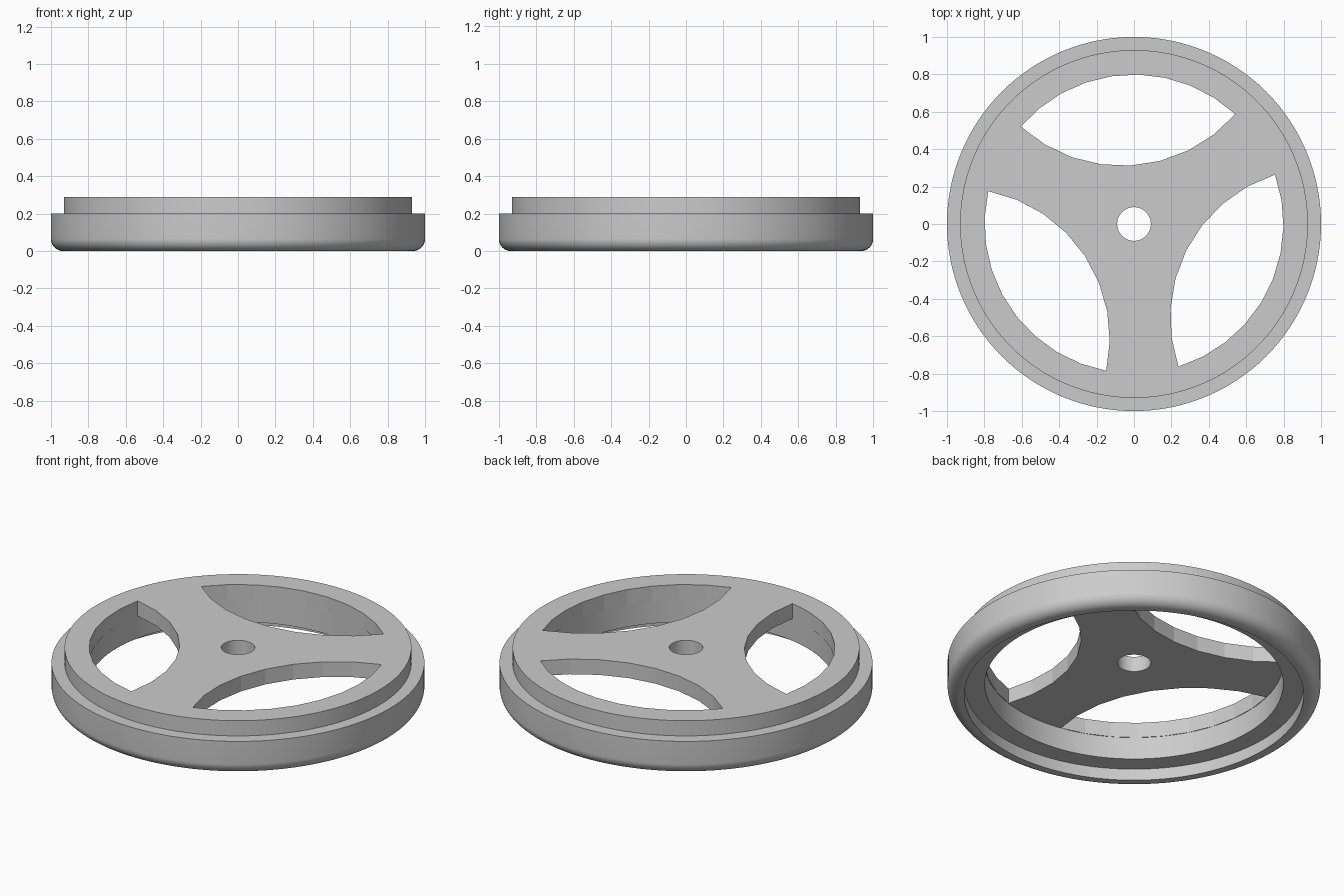
import bpy, bmesh
from math import sin, cos, pi, radians, asin, sqrt
from mathutils import Vector, Matrix

if "Cube" in bpy.data.objects:
    bpy.data.objects.remove(bpy.data.objects["Cube"], do_unlink=True)

# Single plain grey
grey = bpy.data.materials.new("light_grey")
grey.use_nodes = True
grey.diffuse_color = (0.6, 0.6, 0.6, 1)
grey.node_tree.nodes["Principled BSDF"].inputs["Base Color"].default_value = (0.6, 0.6, 0.6, 1)


def make_object(name, bm):
    bmesh.ops.recalc_face_normals(bm, faces=bm.faces)
    mesh = bpy.data.meshes.new(name)
    bm.to_mesh(mesh)
    bm.free()
    mesh.materials.append(grey)
    obj = bpy.data.objects.new(name, mesh)
    bpy.context.collection.objects.link(obj)
    return obj


def lathe(name, profile, steps):
    """Spin a closed (radius, height) loop around the z axis."""
    bm = bmesh.new()
    verts = [bm.verts.new((r, 0, z)) for r, z in profile]
    edges = [bm.edges.new((a, b)) for a, b in zip(verts, verts[1:] + verts[:1])]
    bmesh.ops.spin(bm, geom=verts + edges, cent=(0, 0, 0), axis=(0, 0, 1),
                   angle=2 * pi, steps=steps, use_merge=False)
    bmesh.ops.remove_doubles(bm, verts=bm.verts, dist=0.0005)
    return make_object(name, bm)


# Wheel section: thin web with hub hole, stepped lower rim, rounded outer edge
TOP, SHOULDER, LEDGE, FILLET = 0.29, 0.2, 0.068, 0.065
rounded = [(1 - FILLET + FILLET * sin(t), FILLET - FILLET * cos(t))
           for t in (i * pi / 24 for i in range(13))]
profile = [(0.09, TOP), (0.09, SHOULDER), (0.8, SHOULDER), (0.8, LEDGE),
           (0.91, LEDGE), (0.91, 0)] + rounded + [
           (1, SHOULDER), (0.93, SHOULDER), (0.93, TOP)]
wheel = lathe("spoked_wheel", profile, 128)

# Window outline: outer arc about the hub, inner arc bulging toward the hub
OUTER, HALF, NEAR = 0.799, radians(46), 0.313
tip_x, tip_y = OUTER * cos(HALF), OUTER * sin(HALF)
radius = ((tip_x - NEAR) ** 2 + tip_y ** 2) / (2 * (tip_x - NEAR))
sweep = asin(tip_y / radius)
outer_arc = [Vector((OUTER * cos(a), OUTER * sin(a), 0.15))
             for a in (-HALF + 2 * HALF * i / 9 for i in range(10))]
inner_arc = [Vector((NEAR + radius - radius * cos(a), radius * sin(a), 0.15))
             for a in (sweep - 2 * sweep * i / 8 for i in range(1, 8))]

# Three windows leave three spokes
bm = bmesh.new()
for k in range(3):
    turn = Matrix.Rotation(radians(93.3 + 120 * k), 3, 'Z')
    face = bm.faces.new([bm.verts.new(turn @ p) for p in outer_arc + inner_arc])
    grown = bmesh.ops.extrude_face_region(bm, geom=[face], use_keep_orig=True)
    lifted = [g for g in grown["geom"] if isinstance(g, bmesh.types.BMVert)]
    bmesh.ops.translate(bm, verts=lifted, vec=(0, 0, 0.25))
cutter = make_object("window_cutter", bm)
cutter.hide_render = True

cut = wheel.modifiers.new("windows", 'BOOLEAN')
cut.operation = 'DIFFERENCE'
cut.solver = 'EXACT'
cut.object = cutter

# Apply the cut, then smooth the round surfaces but keep the window facets
bpy.ops.object.select_all(action='DESELECT')
wheel.select_set(True)
bpy.context.view_layer.objects.active = wheel
bpy.ops.object.modifier_apply(modifier=cut.name)
bpy.data.objects.remove(cutter, do_unlink=True)
bpy.ops.object.shade_smooth_by_angle(angle=radians(9))
